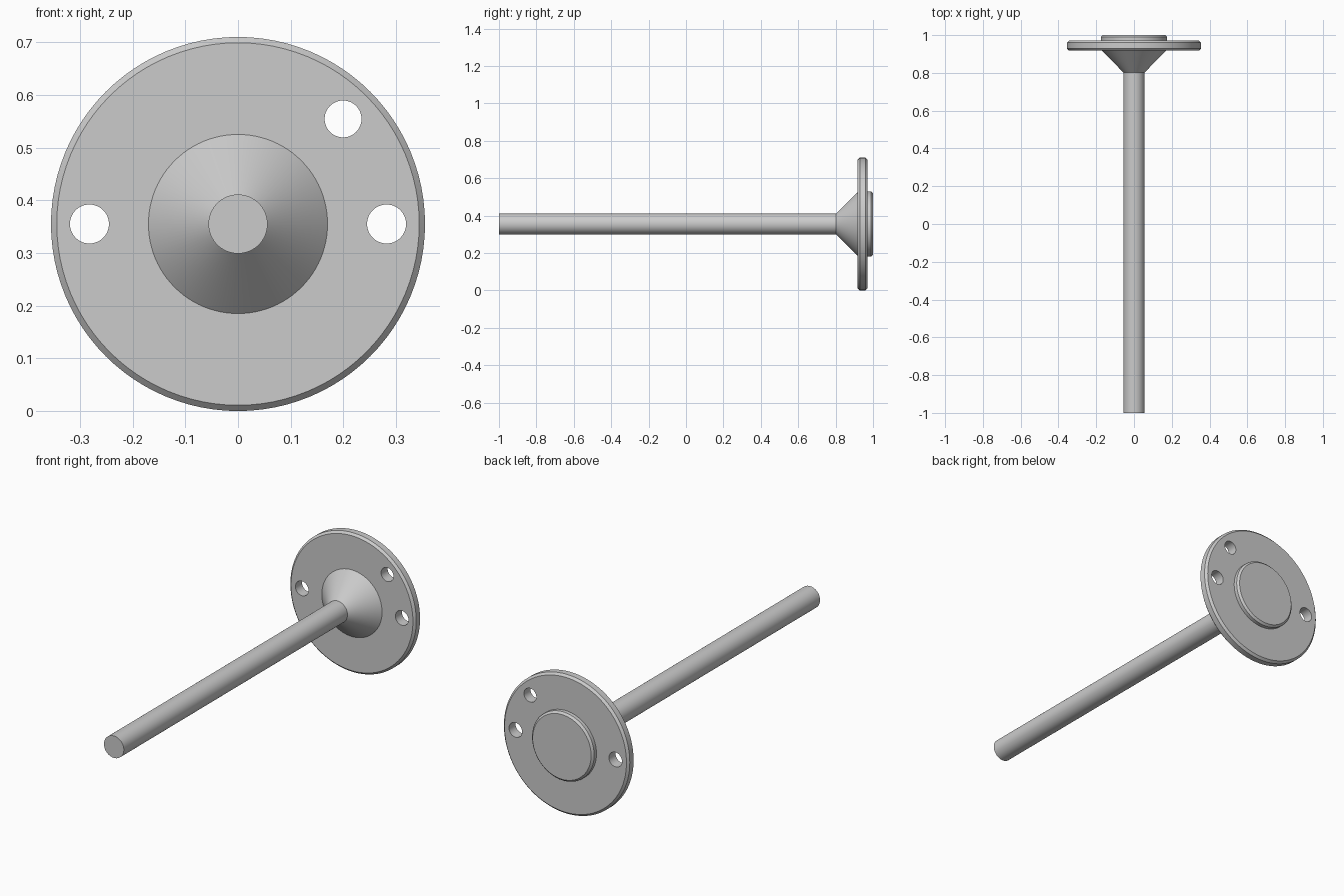
import bpy
import bmesh
from math import pi, cos, sin, radians
from mathutils import Matrix, Vector

cube = bpy.data.objects.get("Cube")
if cube:
    bpy.data.objects.remove(cube, do_unlink=True)

AXIS_Z = 0.355   # height of the common axis, which runs along y
SEGMENTS = 96

steel = bpy.data.materials.new("plain grey metal")
steel.use_nodes = True
grey = (0.6, 0.6, 0.6, 1)
steel.diffuse_color = grey
steel.node_tree.nodes["Principled BSDF"].inputs["Base Color"].default_value = grey


def add_object(name, bm):
    bmesh.ops.recalc_face_normals(bm, faces=bm.faces)
    mesh = bpy.data.meshes.new(name)
    bm.to_mesh(mesh)
    bm.free()
    mesh.materials.append(steel)
    obj = bpy.data.objects.new(name, mesh)
    bpy.context.collection.objects.link(obj)
    return obj


def turned(name, profile):
    """Turn a list of (y, radius) points around the axis and cap both ends."""
    bm = bmesh.new()
    rings = []
    for y, r in profile:
        angles = [2 * pi * i / SEGMENTS for i in range(SEGMENTS)]
        rings.append([bm.verts.new((r * cos(a), y, AXIS_Z + r * sin(a))) for a in angles])
    for a, b in zip(rings, rings[1:]):
        for i in range(SEGMENTS):
            j = (i + 1) % SEGMENTS
            bm.faces.new((a[i], a[j], b[j], b[i]))
    bm.faces.new(rings[0])
    bm.faces.new(rings[-1])
    return add_object(name, bm)


def smooth(obj):
    bpy.ops.object.select_all(action="DESELECT")
    obj.select_set(True)
    bpy.context.view_layer.objects.active = obj
    bpy.ops.object.shade_smooth_by_angle(angle=radians(30))


# Long shaft, flared hub, chamfered flange and rear boss
shaft = turned("shaft", [(-1, 0.056), (0.81, 0.056)])
hub = turned("flared_hub", [(0.802, 0.056), (0.918, 0.17), (0.93, 0.17)])
flange = turned("flange", [(0.918, 0.344), (0.929, 0.355), (0.96, 0.355), (0.971, 0.344)])
boss = turned("rear_boss", [(0.96, 0.175), (0.99, 0.175), (1, 0.165)])

# Three bolt holes through the flange
bm = bmesh.new()
for angle, radius in ((0, 0.037), (45, 0.035), (180, 0.037)):
    a = radians(angle)
    centre = Vector((0.282 * cos(a), 0.945, AXIS_Z + 0.282 * sin(a)))
    bmesh.ops.create_cone(bm, cap_ends=True, segments=48, radius1=radius, radius2=radius,
                          depth=0.2, matrix=Matrix.Translation(centre) @ Matrix.Rotation(pi / 2, 4, "X"))
cutter = add_object("hole_cutter", bm)
cut = flange.modifiers.new("bolt_holes", "BOOLEAN")
cut.operation = "DIFFERENCE"
cut.solver = "EXACT"
cut.object = cutter
bpy.context.view_layer.objects.active = flange
bpy.ops.object.modifier_apply(modifier=cut.name)
bpy.data.objects.remove(cutter, do_unlink=True)

for part in (shaft, hub, flange, boss):
    smooth(part)
